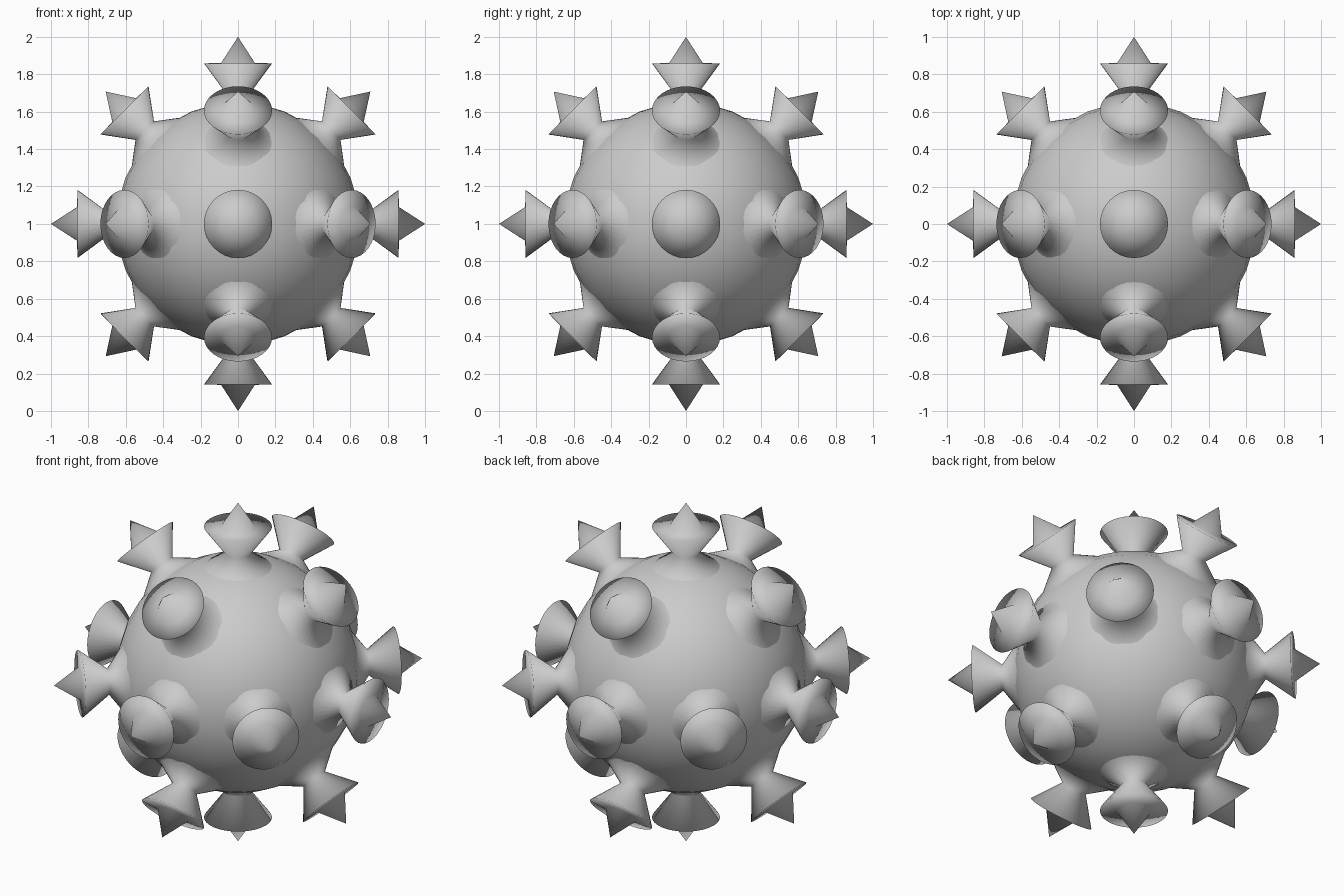
import bpy, math
from itertools import product
from mathutils import Vector

if "Cube" in bpy.data.objects:
    bpy.data.objects.remove(bpy.data.objects["Cube"])

CENTRE = Vector((0, 0, 1))
SIDES = 32

# Round body
bpy.ops.mesh.primitive_uv_sphere_add(segments=32, ring_count=16, radius=0.65, location=CENTRE)
body = bpy.context.object
body.name = "body"
bpy.ops.object.shade_smooth()


def lathe(name, profile):
    """Spin (radius, height) points about z; radius 0 closes to a point."""
    verts, faces, rings = [], [], []
    for r, h in profile:
        n = SIDES if r > 0 else 1
        rings.append(range(len(verts), len(verts) + n))
        verts += [(r * math.cos(2 * math.pi * i / SIDES),
                   r * math.sin(2 * math.pi * i / SIDES), h) for i in range(n)]
    for a, b in zip(rings, rings[1:]):
        for i in range(SIDES):
            j = (i + 1) % SIDES
            if len(b) == 1:
                faces.append((a[i], a[j], b[0]))
            else:
                faces.append((a[i], a[j], b[j], b[i]))
    mesh = bpy.data.meshes.new(name)
    mesh.from_pydata(verts, [], faces)
    mesh.polygons.foreach_set("use_smooth", [True] * len(faces))
    mesh.update()
    return mesh


# Hourglass stalk with a flat rim, topped by a small cone
spike_mesh = lathe("spike", [(0.205, 0.60), (0.18, 0.622), (0.07, 0.705),
                             (0.182, 0.858), (0.09, 0.86), (0, 1.0)])

# Spikes along the axes and the plane diagonals
for d in product((-1, 0, 1), repeat=3):
    if sum(map(abs, d)) in (1, 2):
        spike = bpy.data.objects.new("spike", spike_mesh)
        bpy.context.collection.objects.link(spike)
        spike.location = CENTRE
        spike.rotation_mode = 'QUATERNION'
        spike.rotation_quaternion = Vector(d).to_track_quat('Z', 'Y')
